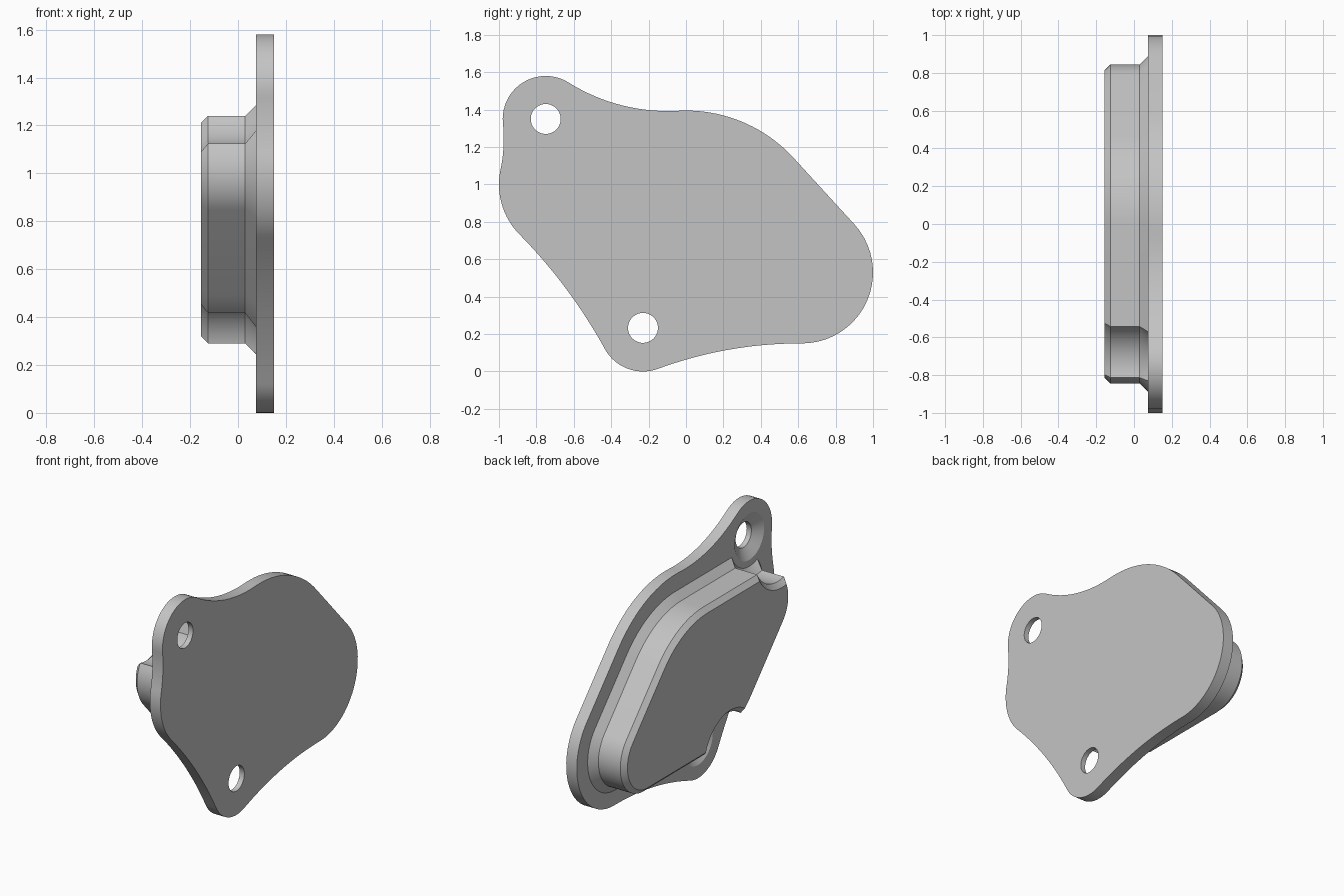
import bpy, bmesh, math
from mathutils import Vector

cube = bpy.data.objects.get("Cube")
if cube:
    bpy.data.objects.remove(cube, do_unlink=True)

grey = bpy.data.materials.new("plain_grey")
grey.use_nodes = True
grey.diffuse_color = (0.55, 0.55, 0.55, 1)
grey.node_tree.nodes["Principled BSDF"].inputs["Base Color"].default_value = (0.55, 0.55, 0.55, 1)

STEPS = 20


def angle(v):
    return math.atan2(v.y, v.x)


def arc(centre, radius, start, sweep):
    return [centre + radius * Vector((math.cos(start + sweep * i / STEPS),
                                      math.sin(start + sweep * i / STEPS)))
            for i in range(STEPS + 1)]


def belt(circles, grow=0.0):
    """Closed outline round circles (y, z, radius, fillet to the next, 0 = straight)."""
    count = len(circles)
    starts, ends, fillets = [0] * count, [0] * count, [[] for _ in circles]
    for i, (y, z, r, fillet) in enumerate(circles):
        j = (i + 1) % count
        c1, c2 = Vector((y, z)), Vector(circles[j][:2])
        r1, r2 = r + grow, circles[j][2] + grow
        d = c2 - c1
        if fillet:
            a, b = fillet + r1, fillet + r2
            along = (a * a - b * b + d.length_squared) / (2 * d.length)
            u = d.normalized()
            f = c1 + u * along + Vector((u.y, -u.x)) * math.sqrt(a * a - along * along)
            ends[i], starts[j] = angle(f - c1), angle(f - c2)
            s = angle(c1 - f)
            sweep = (angle(c2 - f) - s + math.pi) % math.tau - math.pi
            fillets[i] = arc(f, fillet, s, sweep)[1:-1]
        else:
            ends[i] = starts[j] = angle(d) - math.acos((r1 - r2) / d.length)
    points = []
    for i, (y, z, r, _) in enumerate(circles):
        sweep = (ends[i] - starts[i]) % math.tau
        points += arc(Vector((y, z)), r + grow, starts[i], sweep) + fillets[i]
    return points


def loft(name, sections):
    """Solid through (x, outline) sections, capped at both ends."""
    bm = bmesh.new()
    rings = [[bm.verts.new((x, p.x, p.y)) for p in outline] for x, outline in sections]
    n = len(rings[0])
    for a, b in zip(rings, rings[1:]):
        for i in range(n):
            k = (i + 1) % n
            bm.faces.new((a[i], a[k], b[k], b[i]))
    bm.faces.new(rings[0])
    bm.faces.new(rings[-1])
    bmesh.ops.recalc_face_normals(bm, faces=bm.faces)
    mesh = bpy.data.meshes.new(name)
    bm.to_mesh(mesh)
    bm.free()
    mesh.materials.append(grey)
    obj = bpy.data.objects.new(name, mesh)
    bpy.context.collection.objects.link(obj)
    return obj


def lathe(name, hole, profile):
    circle = [arc(Vector(hole), r, 0, math.tau)[:-1] for _, r in profile]
    fine = []
    for (x, r), _ in zip(profile, circle):
        fine.append((x, [Vector(hole) + r * Vector((math.cos(math.tau * i / 64),
                                                    math.sin(math.tau * i / 64)))
                         for i in range(64)]))
    return loft(name, fine)


def cut(obj, cutter):
    cutter.hide_render = True
    mod = obj.modifiers.new("cut", "BOOLEAN")
    mod.operation, mod.solver, mod.object = "DIFFERENCE", "EXACT", cutter
    bpy.ops.object.select_all(action="DESELECT")
    bpy.context.view_layer.objects.active = obj
    obj.select_set(True)
    bpy.ops.object.modifier_apply(modifier=mod.name)
    bpy.data.objects.remove(cutter, do_unlink=True)


HOLES = [(-0.75, 1.35), (-0.23, 0.233)]
BACK, FRONT = 0.075, 0.15

# Flange plate with two rounded lugs
flange = belt([(0.62, 0.53, 0.38, 0),
               (0, 0.615, 0.78, 1.0),
               (*HOLES[0], 0.23, 0.8),
               (-0.62, 1.0, 0.38, 2.8),
               (*HOLES[1], 0.233, 2.2)])
plate = loft("flange_plate", [(BACK, flange), (FRONT, flange)])

# Raised boss: chamfered top, flared foot
body = [(0.61, 0.525, 0.235, 0), (0, 0.615, 0.625, 0),
        (-0.61, 1.005, 0.235, 0), (0, 0.915, 0.625, 0)]
levels = [(-0.155, -0.03), (-0.125, 0), (0.03, 0), (BACK, 0.045), (0.09, 0.045)]
boss = loft("raised_boss", [(x, belt(body, grow)) for x, grow in levels])

for hole in HOLES:
    # Countersunk screw hole
    cut(plate, lathe("hole_cutter", hole,
                     [(BACK - 0.01, 0.165), (0.117, 0.08), (FRONT + 0.05, 0.08)]))
    # Clearance notch following the boss chamfers
    cut(boss, lathe("notch_cutter", hole,
                    [(-0.175, 0.285)] + [(x, 0.235 - grow) for x, grow in levels[1:-1]]
                    + [(0.12, 0.19)]))

for obj in (plate, boss):
    bpy.ops.object.select_all(action="DESELECT")
    bpy.context.view_layer.objects.active = obj
    obj.select_set(True)
    bpy.ops.object.shade_smooth_by_angle(angle=math.radians(30))
